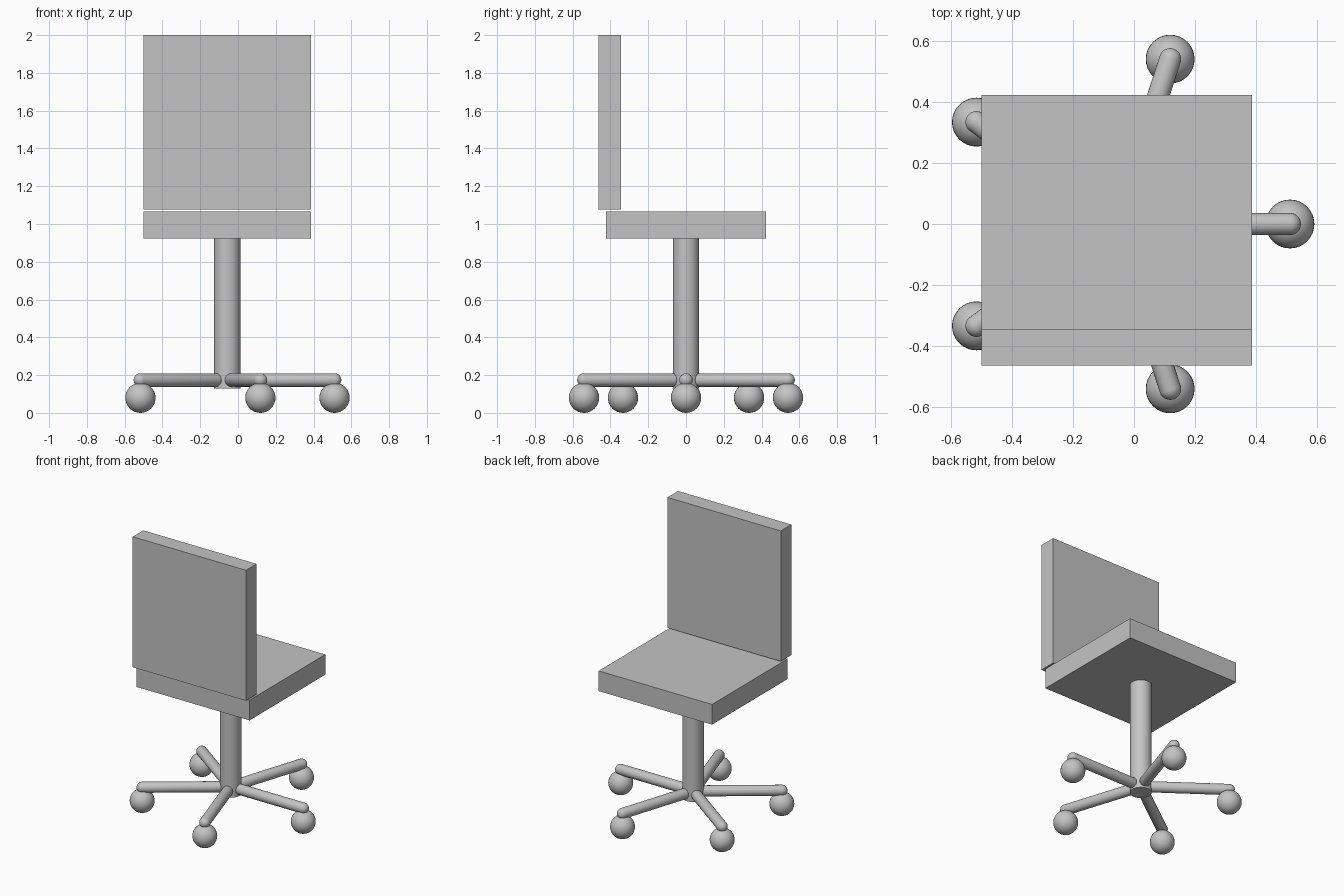
import bpy
import bmesh
from math import cos, sin, pi, radians
from mathutils import Matrix, Vector

cube = bpy.data.objects.get("Cube")
if cube:
    bpy.data.objects.remove(cube, do_unlink=True)

grey = bpy.data.materials.new("plain_grey")
grey.use_nodes = True
grey.diffuse_color = (0.55, 0.55, 0.55, 1)
grey.node_tree.nodes["Principled BSDF"].inputs["Base Color"].default_value = grey.diffuse_color

HUB_X = -0.057       # column axis
REACH = 0.568        # hub to caster
ARM_Z, ARM_R = 0.174, 0.036
BALL_R = 0.08


def finish(bm, name, smooth=False):
    mesh = bpy.data.meshes.new(name)
    bm.to_mesh(mesh)
    bm.free()
    mesh.materials.append(grey)
    obj = bpy.data.objects.new(name, mesh)
    bpy.context.collection.objects.link(obj)
    if smooth:
        bpy.ops.object.select_all(action='DESELECT')
        obj.select_set(True)
        bpy.context.view_layer.objects.active = obj
        bpy.ops.object.shade_smooth_by_angle(angle=radians(40))
    return obj


def box(name, low, high):
    low, high = Vector(low), Vector(high)
    bm = bmesh.new()
    bmesh.ops.create_cube(bm, size=1, matrix=Matrix.Translation((low + high) / 2)
                          @ Matrix.Diagonal((*(high - low), 1)))
    return finish(bm, name)


def capsule(name, start, end, radius):
    # A sphere with an odd ring count, pulled apart at its middle band
    axis = end - start
    bm = bmesh.new()
    bmesh.ops.create_uvsphere(bm, u_segments=24, v_segments=17, radius=radius)
    for v in bm.verts:
        if v.co.z > 0:
            v.co.z += axis.length
    turn = axis.to_track_quat('Z', 'Y').to_matrix().to_4x4()
    bm.transform(Matrix.Translation(start) @ turn)
    return finish(bm, name, True)


# Seat and backrest
box("seat", (-0.5, -0.423, 0.923), (0.387, 0.423, 1.066))
box("backrest", (-0.5, -0.463, 1.077), (0.387, -0.345, 2.0))

# Column
bm = bmesh.new()
bottom, top = 0.128, 0.93
bmesh.ops.create_cone(bm, cap_ends=True, segments=40, radius1=0.07, radius2=0.07,
                      depth=top - bottom,
                      matrix=Matrix.Translation((HUB_X, 0, (top + bottom) / 2)))
finish(bm, "column", True)

# Five arms with ball casters
for i in range(5):
    a = i * 2 * pi / 5
    out = Vector((cos(a), sin(a), 0))
    hub = Vector((HUB_X, 0, ARM_Z))
    capsule(f"base_arm_{i + 1}", hub + out * 0.077, hub + out * REACH, ARM_R)
    bm = bmesh.new()
    bmesh.ops.create_uvsphere(bm, u_segments=32, v_segments=16, radius=BALL_R)
    tip = hub + out * REACH
    bm.transform(Matrix.Translation((tip.x, tip.y, BALL_R)))
    finish(bm, f"caster_ball_{i + 1}", True)
